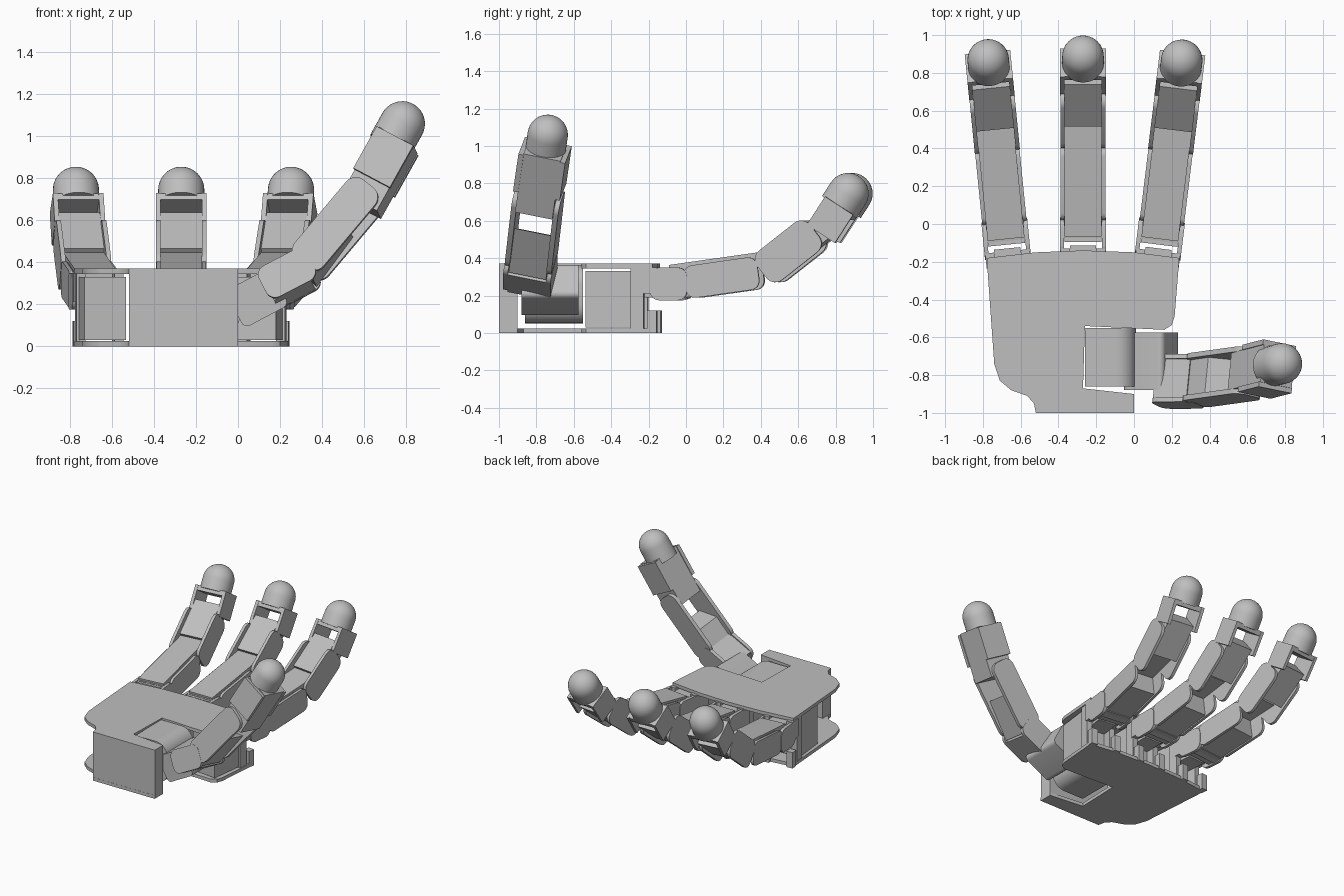
import bpy, bmesh, math
from mathutils import Vector, Matrix

if "Cube" in bpy.data.objects:
    bpy.data.objects.remove(bpy.data.objects["Cube"], do_unlink=True)

grey = bpy.data.materials.new("light grey plastic")
grey.use_nodes = True
GREY = (0.52, 0.52, 0.52, 1)
grey.diffuse_color = GREY
grey.node_tree.nodes["Principled BSDF"].inputs["Base Color"].default_value = GREY


def frame(origin, along, up):
    """Local x runs along the part, local z is up, local y is sideways."""
    u = Vector(along).normalized()
    v = Vector(up)
    v = (v - u * v.dot(u)).normalized()
    m = Matrix((u, v.cross(u), v)).transposed().to_4x4()
    m.translation = origin
    return m


def finish(name, bm, matrix):
    bmesh.ops.recalc_face_normals(bm, faces=bm.faces)
    bm.transform(matrix)
    mesh = bpy.data.meshes.new(name)
    bm.to_mesh(mesh)
    bm.free()
    mesh.materials.append(grey)
    ob = bpy.data.objects.new(name, mesh)
    bpy.context.collection.objects.link(ob)
    bpy.ops.object.select_all(action='DESELECT')
    ob.select_set(True)
    bpy.context.view_layer.objects.active = ob
    bpy.ops.object.shade_smooth_by_angle(angle=math.radians(35))


def prism(name, outline, side_a, side_b, matrix):
    bm = bmesh.new()
    face = bm.faces.new([bm.verts.new((s, side_a, h)) for s, h in outline])
    ext = bmesh.ops.extrude_face_region(bm, geom=[face])
    moved = [g for g in ext["geom"] if isinstance(g, bmesh.types.BMVert)]
    bmesh.ops.translate(bm, verts=moved, vec=(0, side_b - side_a, 0))
    finish(name, bm, matrix)


def rect(centre, length, height, angle=0, radius=0):
    """Rotated rectangle outline with optional round corners."""
    a = math.radians(angle)
    steps = 6 if radius else 0
    pts = []
    for k, (i, j) in enumerate(((1, 1), (-1, 1), (-1, -1), (1, -1))):
        cx, cy = i * (length / 2 - radius), j * (height / 2 - radius)
        for n in range(steps + 1):
            t = math.pi / 2 * (k + n / max(steps, 1))
            x, y = cx + radius * math.cos(t), cy + radius * math.sin(t)
            pts.append((centre[0] + x * math.cos(a) - y * math.sin(a),
                        centre[1] + x * math.sin(a) + y * math.cos(a)))
    return pts


def block(name, m, half, centre, length, height, angle=0):
    prism(name, rect(centre, length, height, angle), -half, half, m)


def side_plates(name, m, inner, outer, centre, length, height, angle=0, radius=0):
    for side, word in ((1, "left"), (-1, "right")):
        prism(f"{name}_{word}", rect(centre, length, height, angle, radius),
              side * inner, side * outer, m)


def fingertip(name, m, centre, angle, radius, length):
    bm = bmesh.new()
    pts = [(0, -length), (radius, -length)]
    pts += [(radius * math.cos(t * math.pi / 20), radius * math.sin(t * math.pi / 20))
            for t in range(10)] + [(0, radius)]
    vs = [bm.verts.new((r, 0, z)) for r, z in pts]
    es = [bm.edges.new(p) for p in zip(vs, vs[1:])]
    bmesh.ops.spin(bm, geom=vs + es, axis=(0, 0, 1), cent=(0, 0, 0),
                   angle=math.tau, steps=36)
    bmesh.ops.remove_doubles(bm, verts=bm.verts, dist=0.0005)
    place = Matrix.Translation((centre[0], 0, centre[1]))
    finish(name, bm, m @ place @ Matrix.Rotation(math.radians(90 - angle), 4, 'Y'))


# Palm plates with the thumb notch, joined by the wrist block
palm = [(-0.78, -0.18), (-0.52, -0.15), (-0.27, -0.14), (0, -0.15), (0.24, -0.18),
        (0.215, -0.49), (0.2, -0.535), (0.16, -0.56), (-0.26, -0.54), (-0.27, -0.87),
        (0, -0.9), (0, -1), (-0.52, -1), (-0.53, -0.95), (-0.565, -0.91),
        (-0.65, -0.88), (-0.71, -0.83), (-0.74, -0.74)]
flat = frame((0, 0, 0), (1, 0, 0), (0, 1, 0))
upright = frame((0, 0, 0), (1, 0, 0), (0, 0, 1))
prism("palm_top_plate", palm, -0.37, -0.345, flat)
prism("palm_bottom_plate", palm, -0.025, 0, flat)
prism("wrist_block", rect((-0.26, 0.185), 0.52, 0.368), -0.999, -0.9, upright)


def finger(name, origin, lean):
    a = math.radians(lean)
    m = frame(origin, (math.sin(a), math.cos(a), 0), (0, 0, 1))
    # Motor inside the palm and its mounting brackets
    block(name + "_palm_motor", m, 0.1, (-0.395, 0.18), 0.25, 0.3)
    block(name + "_motor_neck", m, 0.07, (-0.2, 0.26), 0.16, 0.14)
    side_plates(name + "_bracket_post", m, 0.07, 0.112, (-0.24, 0.185), 0.07, 0.32)
    side_plates(name + "_upper_bracket", m, 0.07, 0.118, (-0.175, 0.28), 0.08, 0.14)
    side_plates(name + "_lower_bracket", m, 0.07, 0.118, (-0.16, 0.06), 0.05, 0.12)
    # Knuckle
    side_plates(name + "_knuckle", m, 0.1, 0.122, (-0.07, 0.262), 0.2, 0.175, 0, 0.05)
    block(name + "_knuckle_motor", m, 0.098, (-0.04, 0.265), 0.12, 0.16)
    # First link
    side_plates(name + "_first_link", m, 0.098, 0.118, (0.215, 0.296), 0.4, 0.175, 8, 0.05)
    block(name + "_first_motor", m, 0.1, (0.12, 0.29), 0.38, 0.17, 8)
    block(name + "_first_cover", m, 0.098, (0.23, 0.383), 0.6, 0.045, 8)
    # Second link
    side_plates(name + "_second_link", m, 0.098, 0.12, (0.575, 0.436), 0.36, 0.2, 38, 0.06)
    block(name + "_second_motor", m, 0.098, (0.665, 0.497), 0.28, 0.14, 38)
    # Fingertip bracket and round tip
    side_plates(name + "_tip_bracket", m, 0.098, 0.121, (0.8, 0.605), 0.18, 0.18, 57)
    block(name + "_tip_bracket_end", m, 0.1, (0.839, 0.665), 0.035, 0.175, 57)
    fingertip(name + "_tip", m, (0.883, 0.745), 57, 0.11, 0.085)


finger("right_finger", (-0.684, -0.01, 0), -5.7)
finger("middle_finger", (-0.27, 0.005, 0), 0)
finger("left_finger", (0.145, -0.01, 0), 7)

# Thumb base motor, rounded on its outer end, and yoke in the notch
prism("thumb_base_motor", rect((-0.18, 0.205), 0.16, 0.31), -0.86, -0.55, upright)
prism("thumb_base_drum", rect((-0.1, 0.205), 0.22, 0.31, 0, 0.1), -0.86, -0.55, upright)
prism("thumb_yoke", rect((0.09, 0.23), 0.24, 0.2, 28, 0.03), -0.88, -0.575, upright)

# Thumb links
t = frame((-0.01, -0.872, 0), (1, -0.1, 0), (0, 0.2, 1))
side_plates("thumb_knuckle", t, 0.105, 0.13, (0.25, 0.33), 0.26, 0.17, 28, 0.05)
block("thumb_knuckle_motor", t, 0.105, (0.24, 0.32), 0.2, 0.16, 28)
side_plates("thumb_first_link", t, 0.1, 0.128, (0.475, 0.57), 0.5, 0.18, 51, 0.06)
prism("thumb_first_motor", [(0.27, 0.4), (0.385, 0.55), (0.54, 0.55), (0.37, 0.31)],
      -0.102, 0.102, t)
side_plates("thumb_second_link", t, 0.1, 0.128, (0.7, 0.895), 0.23, 0.2, 62)
block("thumb_second_motor", t, 0.102, (0.672, 0.842), 0.36, 0.19, 62)
fingertip("thumb_tip", t, (0.775, 1.08), 62, 0.108, 0.12)
